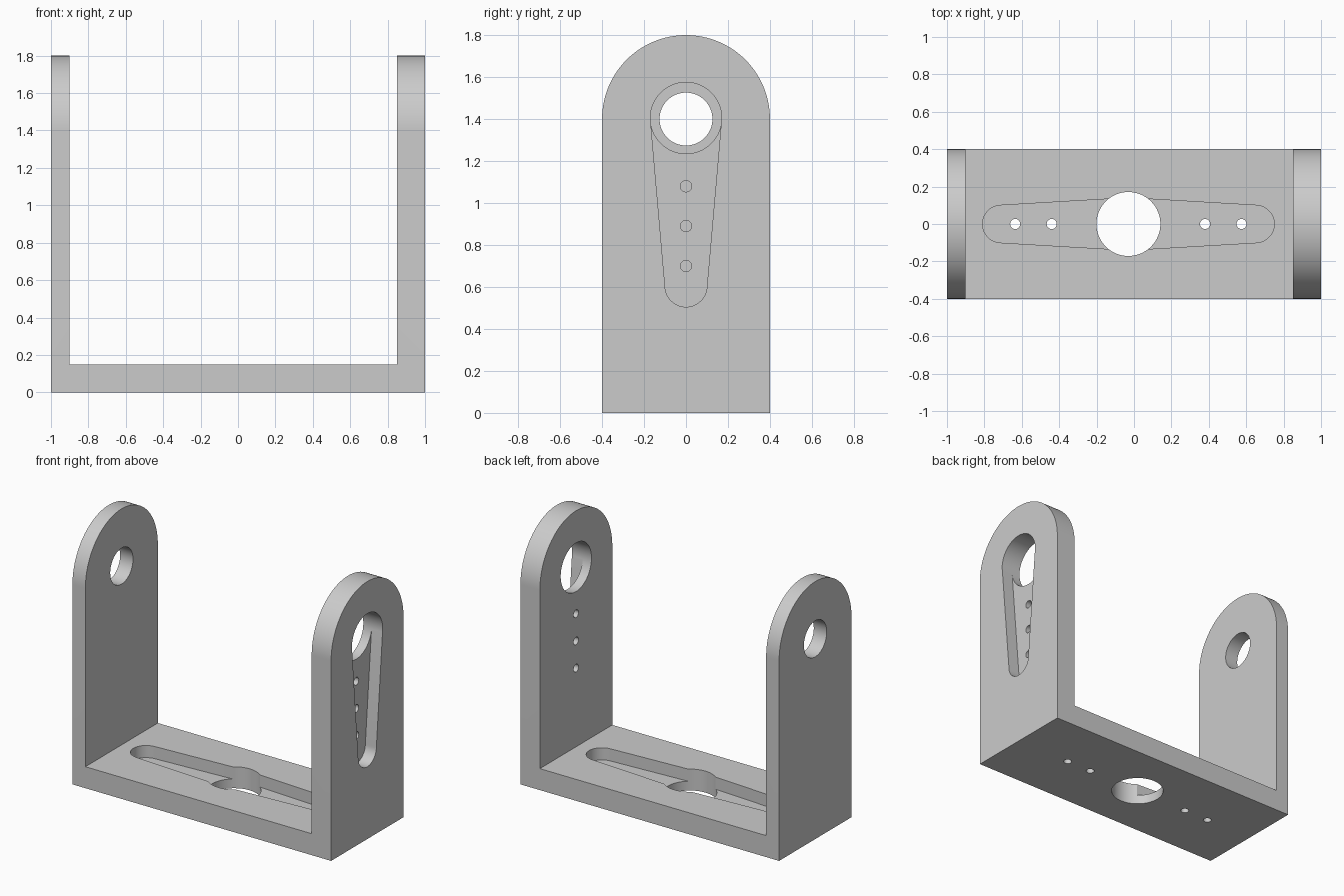
import bpy
import bmesh
from math import pi, cos, sin, radians
from mathutils import Matrix, Vector

if "Cube" in bpy.data.objects:
    bpy.data.objects.remove(bpy.data.objects["Cube"])

# One plain grey material
grey = bpy.data.materials.new("plain grey")
grey.use_nodes = True
grey.diffuse_color = (0.6, 0.6, 0.6, 1)
grey.node_tree.nodes["Principled BSDF"].inputs["Base Color"].default_value = grey.diffuse_color

# Each frame turns (u, v, depth) into model space
ALONG_X = Matrix(((0, 0, 1), (1, 0, 0), (0, 1, 0)))
ALONG_Y = Matrix(((1, 0, 0), (0, 0, -1), (0, 1, 0)))
ALONG_Z = Matrix.Identity(3)


def arc(u, v, r, start, end, steps):
    angles = [radians(start + (end - start) * i / steps) for i in range(steps + 1)]
    return [(u + r * cos(a), v + r * sin(a)) for a in angles]


def circle(u, v, r, steps=64):
    return arc(u, v, r, 0, 360, steps)[:-1]


def prism(name, outline, low, high, frame):
    """Extrude a closed outline from low to high along the frame's depth."""
    bm = bmesh.new()
    face = bm.faces.new([bm.verts.new(frame @ Vector((u, v, low))) for u, v in outline])
    extruded = bmesh.ops.extrude_face_region(bm, geom=[face])["geom"]
    moved = [g for g in extruded if isinstance(g, bmesh.types.BMVert)]
    bmesh.ops.translate(bm, verts=moved, vec=frame @ Vector((0, 0, high - low)))
    bmesh.ops.recalc_face_normals(bm, faces=bm.faces)
    mesh = bpy.data.meshes.new(name)
    bm.to_mesh(mesh)
    bm.free()
    mesh.materials.append(grey)
    obj = bpy.data.objects.new(name, mesh)
    bpy.context.collection.objects.link(obj)
    return obj


def combine(body, tool, operation):
    """Apply a boolean and discard the helper."""
    tool.hide_render = True
    mod = body.modifiers.new(tool.name, "BOOLEAN")
    mod.operation, mod.object, mod.solver = operation, tool, "EXACT"
    bpy.context.view_layer.objects.active = body
    bpy.ops.object.modifier_apply(modifier=mod.name)
    bpy.data.objects.remove(tool)


def cut(body, *args):
    combine(body, prism("cutter", *args), "DIFFERENCE")


# U-shaped body, trimmed to round-topped walls
channel = [(-1, 0), (1, 0), (1, 2), (0.85, 2), (0.85, 0.15),
           (-0.9, 0.15), (-0.9, 2), (-1, 2)]
bracket = prism("bracket", channel, -0.5, 0.5, ALONG_Y)
arch = [(-0.4, -0.2), (0.4, -0.2)] + arc(0, 1.4, 0.4, 0, 180, 64)
combine(bracket, prism("arch", arch, -1.2, 1.2, ALONG_X), "INTERSECT")

# Tapered pocket in the outside of the right wall, with its holes
PIVOT = 1.405
pocket = arc(0, PIVOT, 0.17, 0, 180, 48) + arc(0, 0.605, 0.1, 180, 360, 32)
cut(bracket, pocket, 0.915, 1.2, ALONG_X)
cut(bracket, circle(0, PIVOT, 0.17, 96), 0.7, 1.2, ALONG_X)
for z in (1.08, 0.89, 0.7):
    cut(bracket, circle(0, z, 0.027, 24), 0.7, 1.2, ALONG_X)

# Bearing hole in the left wall
cut(bracket, circle(0, 1.4, 0.126), -1.2, -0.7, ALONG_X)

# Double-ended pocket in the base, with its holes
CENTRE = -0.03
slot = (arc(0.65, 0, 0.1, -87, 87, 32) + [(CENTRE, 0.14)]
        + arc(-0.71, 0, 0.1, 93, 267, 32) + [(CENTRE, -0.14)])
cut(bracket, slot, 0.065, 0.3, ALONG_Z)
cut(bracket, circle(CENTRE, 0, 0.171), -0.2, 0.3, ALONG_Z)
for x in (-0.635, -0.44, 0.38, 0.575):
    cut(bracket, circle(x, 0, 0.027, 24), -0.2, 0.3, ALONG_Z)

# Smooth curved walls, sharp edges
bpy.ops.object.select_all(action="DESELECT")
bracket.select_set(True)
bpy.context.view_layer.objects.active = bracket
bpy.ops.object.shade_smooth_by_angle(angle=radians(30))
